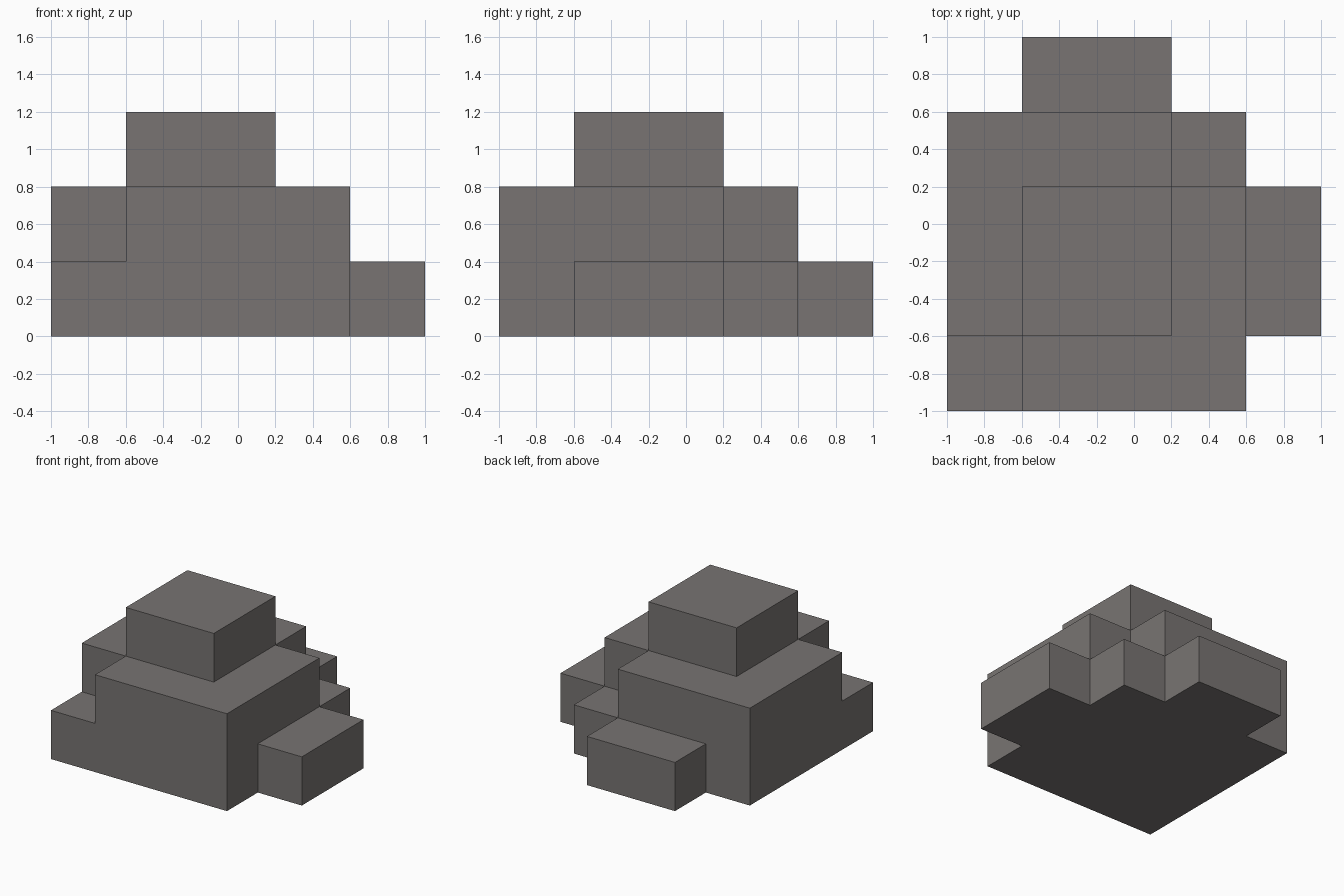
import bpy, bmesh, math
from mathutils import Vector

if "Cube" in bpy.data.objects:
    bpy.data.objects.remove(bpy.data.objects["Cube"])

U = 0.4  # block size
# Storeys per cell, rows from front (-y) to back (+y), columns left to right
HEIGHTS = ["12220", "23321", "23321", "22210", "01100"]


def filled(i, j, k):
    return 0 <= i < 5 and 0 <= j < 5 and 0 <= k < int(HEIGHTS[j][i])


# Stepped body: keep only block faces exposed to the outside
bm = bmesh.new()
for j in range(5):
    for i in range(5):
        for k in range(int(HEIGHTS[j][i])):
            centre = Vector((i - 2, j - 2, k + 0.5))
            for axis in range(3):
                for sign in (-1, 1):
                    n = Vector((0, 0, 0))
                    n[axis] = sign
                    if filled(i + int(n.x), j + int(n.y), k + int(n.z)):
                        continue
                    a = Vector((0, 0, 0))
                    a[(axis + 1) % 3] = 0.5
                    b = n.cross(a)
                    mid = centre + n * 0.5
                    bm.faces.new([bm.verts.new((mid + o) * U)
                                  for o in (-a - b, a - b, a + b, b - a)])

# Weld the blocks and merge flat areas into single faces
bmesh.ops.remove_doubles(bm, verts=bm.verts[:], dist=0.001)
bmesh.ops.dissolve_limit(bm, angle_limit=math.radians(1),
                         verts=bm.verts[:], edges=bm.edges[:])
bmesh.ops.recalc_face_normals(bm, faces=bm.faces[:])

mesh = bpy.data.meshes.new("stepped_body")
bm.to_mesh(mesh)
bm.free()

# Warm grey stone
stone = bpy.data.materials.new("warm_grey_stone")
stone.diffuse_color = (0.188, 0.175, 0.170, 1)
stone.use_nodes = True
stone.node_tree.nodes["Principled BSDF"].inputs["Base Color"].default_value = stone.diffuse_color
mesh.materials.append(stone)
body = bpy.data.objects.new("stepped_body", mesh)
bpy.context.collection.objects.link(body)
